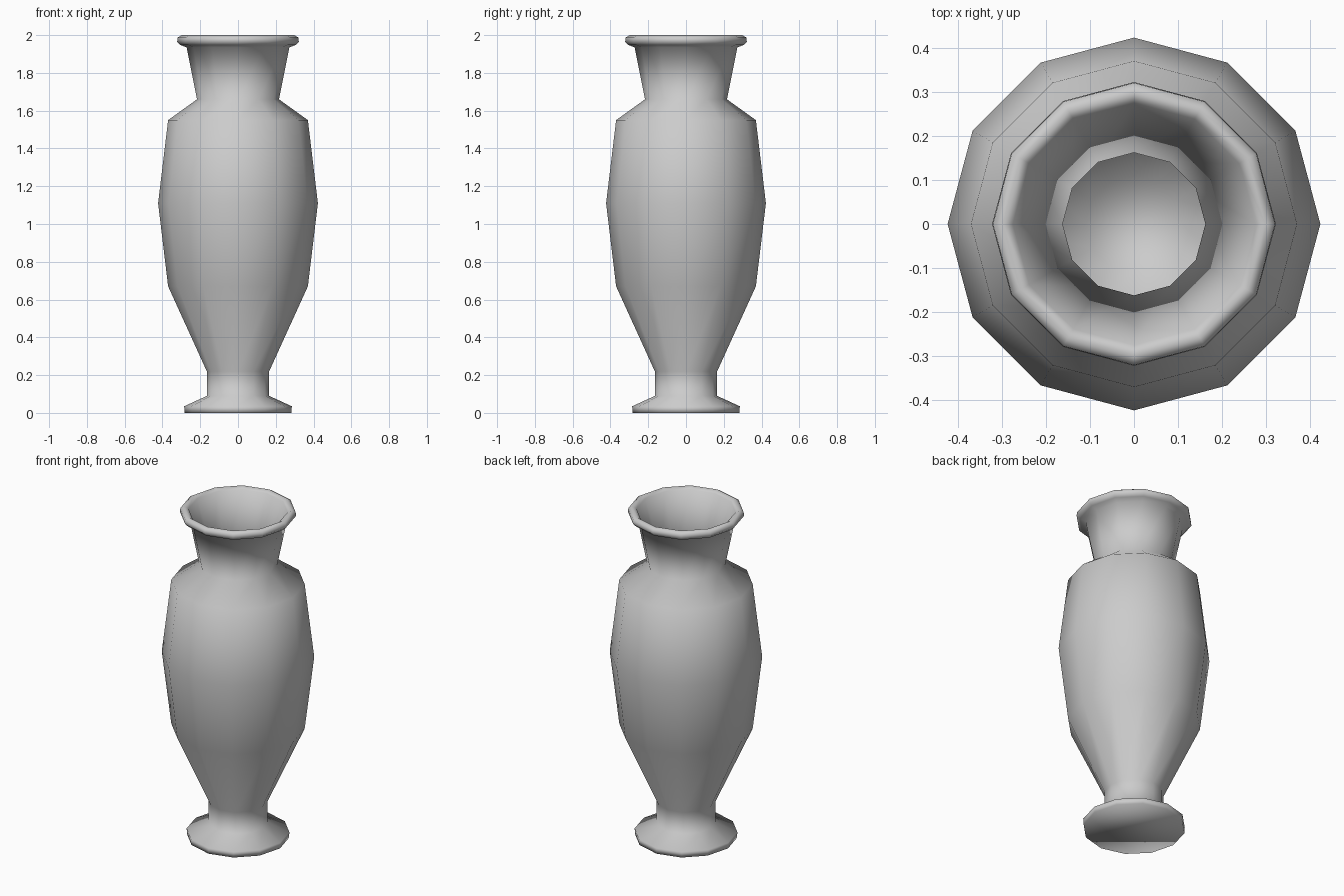
import bpy, bmesh, math

if "Cube" in bpy.data.objects:
    bpy.data.objects.remove(bpy.data.objects["Cube"])

SIDES = 12

# Profile (radius, height): foot, body, neck, rolled rim, then the inner wall
profile = [
    (0.283, 0.0), (0.285, 0.035), (0.165, 0.09), (0.165, 0.22),
    (0.37, 0.67), (0.423, 1.11), (0.37, 1.55), (0.217, 1.66),
    (0.272, 1.935), (0.305, 1.948), (0.322, 1.965), (0.32, 1.987),
    (0.298, 2.0), (0.275, 1.985),
    (0.162, 1.66), (0.315, 1.55), (0.37, 1.11), (0.315, 0.67),
    (0.11, 0.22),
]


def lathe(name, points, sides):
    bm = bmesh.new()
    rings = []
    for r, z in points:
        rings.append([bm.verts.new((r * math.cos(2 * math.pi * i / sides),
                                    r * math.sin(2 * math.pi * i / sides), z))
                      for i in range(sides)])
    for a, b in zip(rings, rings[1:]):
        for i in range(sides):
            j = (i + 1) % sides
            bm.faces.new((a[i], a[j], b[j], b[i]))
    # Underside of the foot and floor of the cavity
    bm.faces.new(list(reversed(rings[0])))
    bm.faces.new(rings[-1])
    for f in bm.faces:
        f.smooth = True
    mesh = bpy.data.meshes.new(name)
    bm.to_mesh(mesh)
    bm.free()
    obj = bpy.data.objects.new(name, mesh)
    bpy.context.collection.objects.link(obj)
    return obj


lathe("vase", profile, SIDES)
